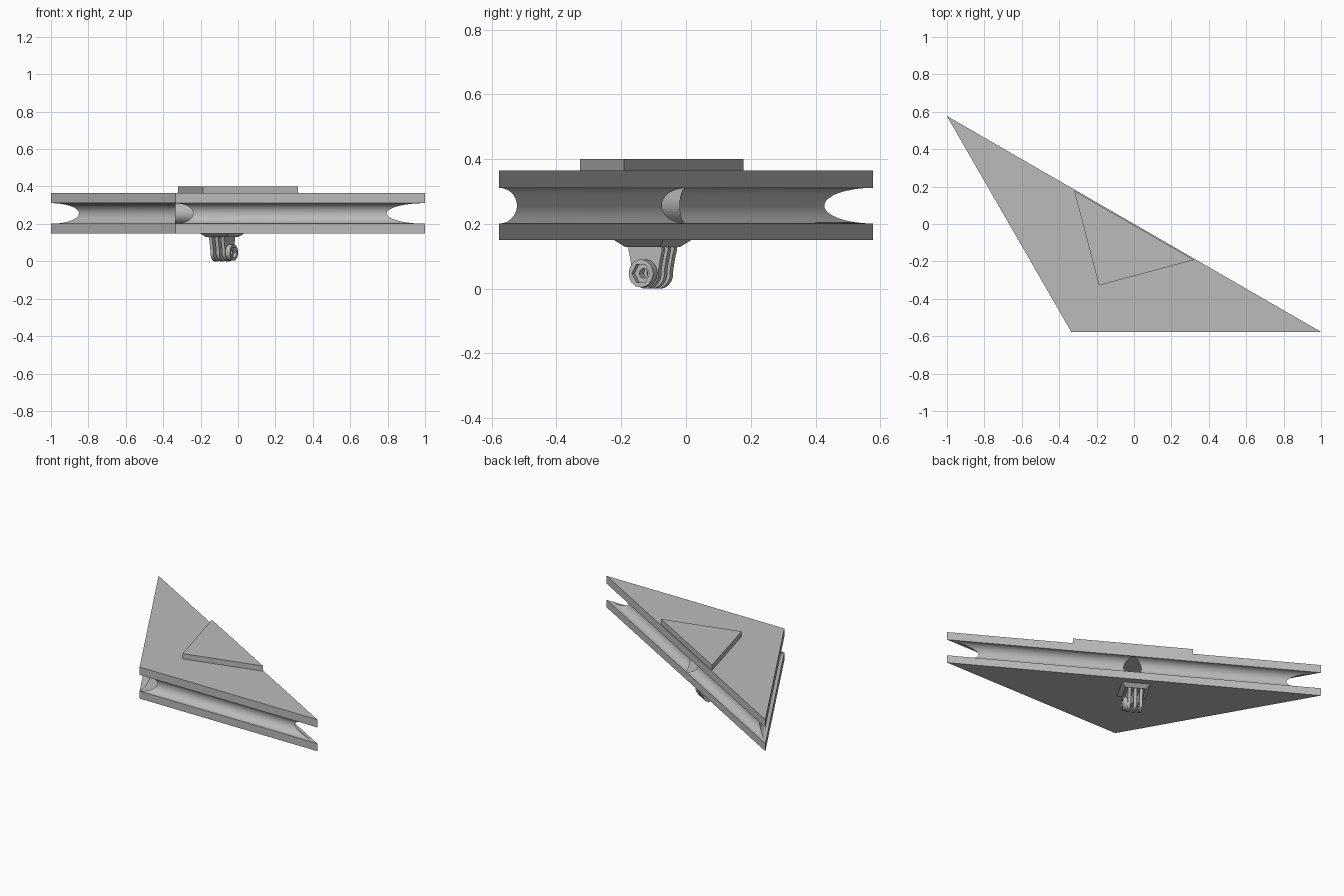
import bpy, bmesh, math
from mathutils import Matrix, Vector

cube = bpy.data.objects.get("Cube")
if cube:
    bpy.data.objects.remove(cube, do_unlink=True)

grey = bpy.data.materials.new("plain grey")
grey.use_nodes = True
grey.diffuse_color = (0.5, 0.5, 0.5, 1)
grey.node_tree.nodes["Principled BSDF"].inputs["Base Color"].default_value = (0.5, 0.5, 0.5, 1)


def prism(name, pts, lo, hi, matrix=Matrix(), top_scale=1.0):
    """Extrude a 2D outline along local z, then place it."""
    bm = bmesh.new()
    bottom = [bm.verts.new((x, y, lo)) for x, y in pts]
    top = [bm.verts.new((x * top_scale, y * top_scale, hi)) for x, y in pts]
    bm.faces.new(bottom[::-1])
    bm.faces.new(top)
    n = len(pts)
    for i in range(n):
        j = (i + 1) % n
        bm.faces.new((bottom[i], bottom[j], top[j], top[i]))
    bm.transform(matrix)
    bmesh.ops.recalc_face_normals(bm, faces=bm.faces[:])
    mesh = bpy.data.meshes.new(name)
    bm.to_mesh(mesh)
    bm.free()
    mesh.materials.append(grey)
    ob = bpy.data.objects.new(name, mesh)
    bpy.context.collection.objects.link(ob)
    return ob


def ring(r, n, turn=0.0):
    return [(r * math.cos(turn + math.tau * i / n), r * math.sin(turn + math.tau * i / n))
            for i in range(n)]


def rod(name, a, b, r, extra=0.0):
    """Round rod from a to b, lengthened at both ends."""
    a, b = Vector(a), Vector(b)
    turn = (b - a).to_track_quat('Z', 'Y').to_matrix().to_4x4()
    return prism(name, ring(r, 64), -extra, (b - a).length + extra,
                 Matrix.Translation(a) @ turn)


def activate(ob):
    bpy.ops.object.select_all(action='DESELECT')
    ob.select_set(True)
    bpy.context.view_layer.objects.active = ob


def cut(ob, cutter):
    cutter.hide_render = True
    mod = ob.modifiers.new("cut", 'BOOLEAN')
    mod.operation = 'DIFFERENCE'
    mod.solver = 'EXACT'
    mod.object = cutter
    activate(ob)
    bpy.ops.object.modifier_apply(modifier=mod.name)
    bpy.data.objects.remove(cutter, do_unlink=True)


def smooth(ob):
    activate(ob)
    bpy.ops.object.shade_smooth_by_angle(angle=math.radians(30))


# Triangular body with a half-round groove along every edge
corners = [(-1, 0.577), (-0.335, -0.577), (1, -0.577)]
mid_z, groove_r = 0.256, 0.055
body = prism("triangular_body", corners, 0.15, 0.364)
for i in range(3):
    a, b = corners[i], corners[(i + 1) % 3]
    cut(body, rod("groove_cutter", (*a, mid_z), (*b, mid_z), groove_r, 0.15))

# Round tunnel from the blunt corner to the middle of the long edge
cut(body, rod("tunnel_cutter", (*corners[1], mid_z), (0, 0, mid_z), groove_r - 0.0005, 0.1))
smooth(body)

# Raised triangular plate on top
prism("top_plate", [(-0.32, 0.178), (-0.187, -0.328), (0.322, -0.192)], 0.36, 0.4)

# Mount frame: local x runs along the bolt, turned to follow the long edge
mount = Matrix.Translation((-0.085, -0.103, 0)) @ Matrix.Rotation(math.radians(-30), 4, 'Z')
sideways = mount @ Matrix(((0, 0, 1, 0), (1, 0, 0, 0), (0, 1, 0, 0), (0, 0, 0, 1)))

# Tapered square foot under the body
h = 0.0625
prism("mount_foot", [(-h, -h), (h, -h), (h, h), (-h, h)], 0.129, 0.151, mount, 1.42)

# Three rounded prongs with a bolt hole
eye_z, eye_r, bolt_r = 0.047, 0.047, 0.015
arc = [(eye_r * math.cos(t), eye_z + eye_r * math.sin(t))
       for t in (math.radians(8 - 196 * i / 32) for i in range(33))]
outline = [(-0.06, 0.135), (-0.06, 0.118), (-0.056, 0.104)] + arc[::-1]
outline += [(0.056, 0.104), (0.06, 0.118), (0.06, 0.135)]


def drill(ob, r, n, lo, hi):
    pts = [(x, y + eye_z) for x, y in ring(r, n)]
    cut(ob, prism("hole_cutter", pts, lo, hi, sideways))


for name, x in (("left", 0.036), ("middle", 0.0), ("right", -0.036)):
    prong = prism(name + "_prong", outline, x - 0.0095, x + 0.0095, sideways)
    drill(prong, bolt_r, 32, -0.2, 0.2)
    smooth(prong)

# Nut holder with a six-sided pocket
boss = prism("nut_holder", [(x, y + eye_z) for x, y in ring(0.043, 48)], 0.045, 0.073, sideways)
drill(boss, 0.032, 6, 0.056, 0.2)
drill(boss, bolt_r, 32, -0.2, 0.2)
smooth(boss)
